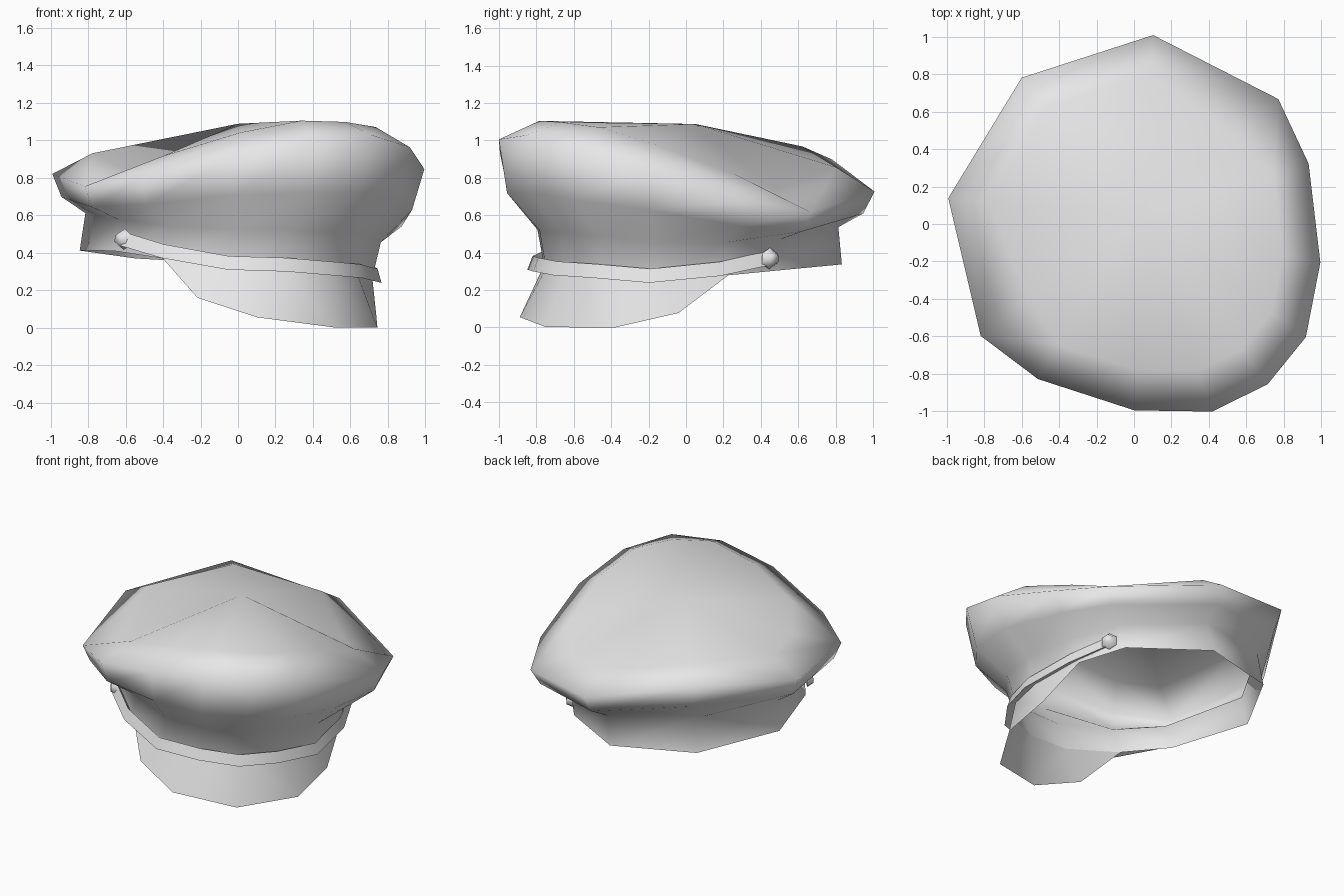
import bpy
import bmesh
import math
from mathutils import Matrix, Vector

cube = bpy.data.objects.get("Cube")
if cube:
    bpy.data.objects.remove(cube, do_unlink=True)

# One plain cloth colour for everything
GREY = (0.8, 0.8, 0.8, 1.0)
cloth = bpy.data.materials.new("light_grey")
cloth.use_nodes = True
cloth.diffuse_color = GREY
cloth.node_tree.nodes["Principled BSDF"].inputs["Base Color"].default_value = GREY

# Parts are made facing +x, symmetric in y, then rolled and turned into place
PLACE = (Matrix.Rotation(math.radians(-51.5), 4, "Z")
         @ Matrix.Translation((0, -0.043, 0))
         @ Matrix.Rotation(-0.067, 4, "X"))
# The visor and strap sit slightly off the centre line
OFFSET = Vector((0, -0.022, 0))


def finish(name, bm, smooth_angle):
    """Turn a bmesh into a placed, shaded object."""
    bmesh.ops.recalc_face_normals(bm, faces=bm.faces)
    bm.transform(PLACE)
    mesh = bpy.data.meshes.new(name)
    bm.to_mesh(mesh)
    bm.free()
    mesh.materials.append(cloth)
    obj = bpy.data.objects.new(name, mesh)
    bpy.context.collection.objects.link(obj)
    bpy.ops.object.select_all(action="DESELECT")
    obj.select_set(True)
    bpy.context.view_layer.objects.active = obj
    bpy.ops.object.shade_smooth_by_angle(angle=math.radians(smooth_angle))


def mirrored_arc(half):
    """Right end to centre to left end, from a half listed centre first."""
    left = [Vector(p) for p in half]
    right = [Vector((p.x, -p.y, p.z)) for p in left[:0:-1]]
    return right + left


def bridge(bm, row_a, row_b, closed):
    n = len(row_a)
    return [bm.faces.new((row_a[i], row_a[(i + 1) % n], row_b[(i + 1) % n], row_b[i]))
            for i in range(n if closed else n - 1)]


# Half outlines from front to back
CROWN = [(1.113, 0), (1.043, 0.32), (0.78, 0.635), (0.328, 0.925),
         (-0.042, 1.017), (-0.725, 0.70), (-0.984, 0)]
BAND = [(0.85, 0), (0.795, 0.25), (0.61, 0.50), (0.28, 0.685),
        (-0.05, 0.765), (-0.60, 0.56), (-0.82, 0)]
TOP = [(0.88, 0), (0.824, 0.253), (0.616, 0.50), (0.26, 0.73),
       (-0.035, 0.70), (-0.573, 0.555), (-0.777, 0)]


def ring_half(outline, scale, shift, heights):
    return [(x * scale + shift, y * scale, z)
            for (x, y), z in zip(outline, heights)]


band_hem = ring_half(BAND, 0.99, -0.045,
                     (0.30, 0.30, 0.30, 0.325, 0.36, 0.375, 0.37))
rings = [
    band_hem,
    ring_half(BAND, 1.0, 0, (0.51, 0.505, 0.49, 0.50, 0.525, 0.575, 0.60)),
    ring_half(CROWN, 0.945, 0, (0.72, 0.70, 0.67, 0.60, 0.58, 0.655, 0.74)),
    ring_half(CROWN, 1.0, 0, (1.03, 0.986, 0.89, 0.742, 0.687, 0.775, 0.90)),
    ring_half(TOP, 1.0, 0, (1.10, 1.09, 1.01, 0.87, 0.78, 0.895, 0.97)),
]

# Crown and band, open underneath, with a dip at each side of the top
bm = bmesh.new()
rows = []
for half in rings:
    loop = mirrored_arc(half)[1:]      # both ends meet at the back
    rows.append([bm.verts.new(p) for p in loop])
for low, high in zip(rows, rows[1:]):
    strip = bridge(bm, low, high, True)
bmesh.ops.triangulate(bm, faces=strip, quad_method="LONG_EDGE")
peak = bm.verts.new((-0.04, 0, 1.09))
top = rows[-1]
for i, v in enumerate(top):
    bm.faces.new((v, top[(i + 1) % len(top)], peak))
finish("crown", bm, 100)

# Visor hanging from the front of the band
visor_edge = [(0.905, 0, 0.0), (0.76, 0.41, 0.026), (0.49, 0.61, 0.117)]
bm = bmesh.new()
inner = [bm.verts.new(p) for p in mirrored_arc(band_hem[:4])]
outer = [bm.verts.new(p + OFFSET) for p in mirrored_arc(visor_edge)]
bridge(bm, inner[1:-1], outer, False)
bm.faces.new((inner[0], inner[1], outer[0]))
bm.faces.new((inner[-1], outer[-1], inner[-2]))
finish("visor", bm, 100)

# Chin strap with a sloping face, running around the front between the buttons
strap_path = [(0.87, 0, 0.315), (0.80, 0.26, 0.318), (0.63, 0.525, 0.31),
              (0.30, 0.72, 0.36), (0.03, 0.785, 0.42)]
bm = bmesh.new()
sections = []
for p in mirrored_arc(strap_path):
    inward = Vector((-p.x, -p.y, 0)).normalized()
    lift = Vector((0, 0, 0.037))
    p += OFFSET
    sections.append([bm.verts.new(q) for q in
                     (p - lift, p + inward * 0.025 + lift,
                      p + inward * 0.06 - lift * 0.4)])
for a, b in zip(sections, sections[1:]):
    bridge(bm, a, b, True)
bm.faces.new(sections[0])
bm.faces.new(sections[-1])
finish("chin_strap", bm, 40)

# Six-sided domed buttons holding the strap ends
for side, label in ((1, "left"), (-1, "right")):
    bm = bmesh.new()
    bmesh.ops.create_cone(
        bm, cap_ends=True, segments=6, radius1=0.057, radius2=0.03, depth=0.045,
        matrix=Matrix.Translation(Vector((0.015, side * 0.785, 0.42)) + OFFSET / 2)
        @ Matrix.Rotation(-side * math.pi / 2, 4, "X"))
    finish(label + "_button", bm, 80)
